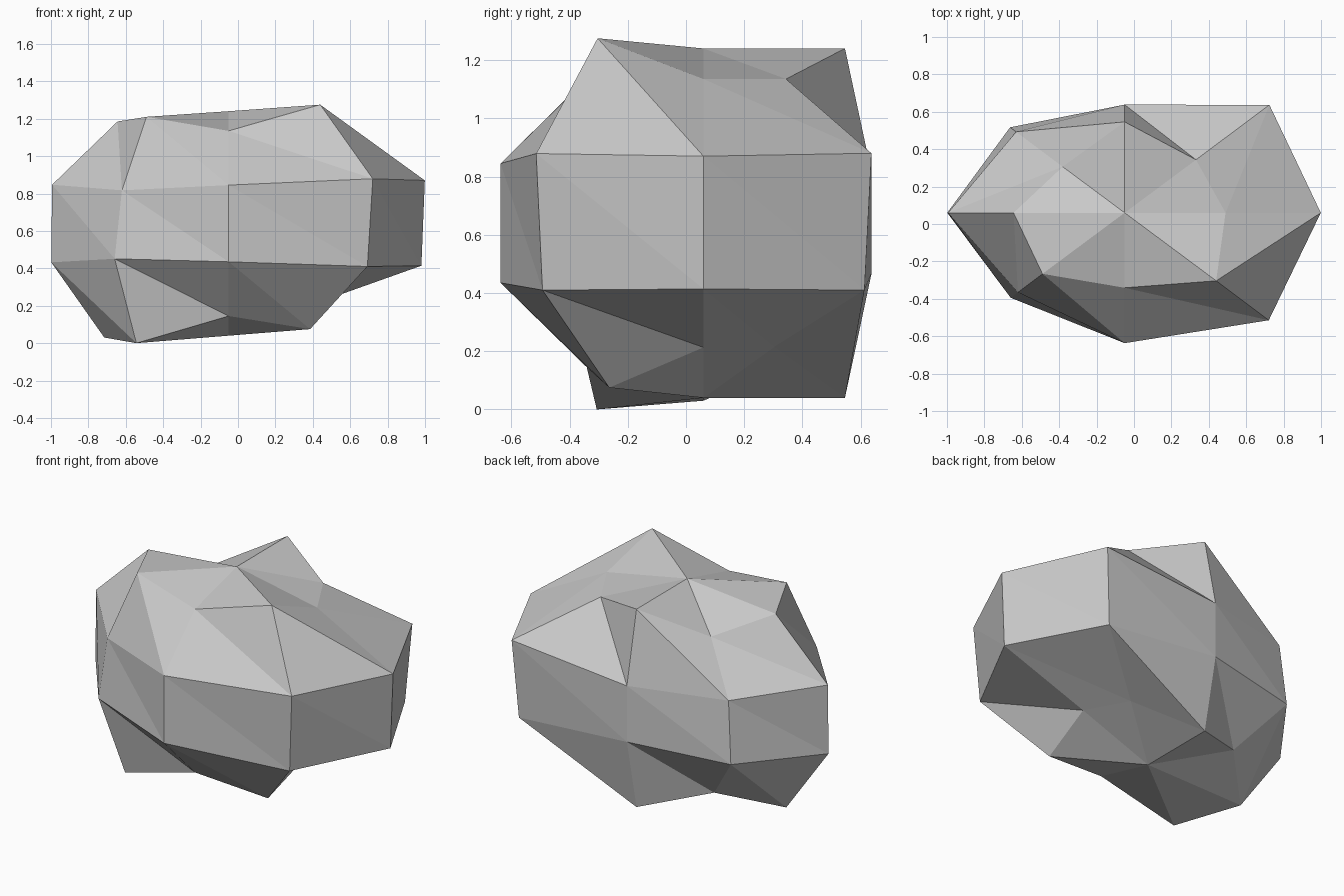
import bpy, bmesh, math
from mathutils import Vector

if "Cube" in bpy.data.objects:
    bpy.data.objects.remove(bpy.data.objects["Cube"], do_unlink=True)

# One plain stone colour
STONE = (0.58, 0.58, 0.58, 1)
mat = bpy.data.materials.new("stone_grey")
mat.use_nodes = True
mat.diffuse_color = STONE
bsdf = mat.node_tree.nodes["Principled BSDF"]
bsdf.inputs["Base Color"].default_value = STONE
bsdf.inputs["Roughness"].default_value = 0.9

# Each ring: direction of its points (x, y, z), then the push along it,
# starting at the right and going round through the back
CENTRE = Vector((-0.05, 0.06, 0.64))
CAP, BELT = (1.09, 0.81), (4.56, 3.4)
RINGS = [
    (CAP, 1, (0.495, 0.495, 0.60, 0.43, 0.545, 0.57, 0.495, 0.635)),
    (BELT, 1, (0.23, 0.24, 0.17, 0.18, 0.207, 0.177, 0.205, 0.239)),
    (BELT, -1, (0.226, 0.23, 0.17, 0.19, 0.208, 0.189, 0.205, 0.23)),
    (CAP, -1, (0.427, 0.425, 0.60, 0.49, 0.61, 0.64, 0.495, 0.565)),
]
POLE = 0.60
SIDES = 8

bm = bmesh.new()
rings = []
for (wide, deep), up, pushes in RINGS:
    ring = []
    for i, push in enumerate(pushes):
        a = math.tau * i / SIDES
        way = Vector((wide * math.cos(a), deep * math.sin(a), up))
        ring.append(bm.verts.new(CENTRE + way * push))
    rings.append(ring)
top = bm.verts.new(CENTRE + Vector((0, 0, POLE)))
bottom = bm.verts.new(CENTRE - Vector((0, 0, POLE)))

# Facets: fans at both poles, split bands between the rings
for i in range(SIDES):
    j = (i + 1) % SIDES
    bm.faces.new((top, rings[0][i], rings[0][j]))
    bm.faces.new((bottom, rings[-1][j], rings[-1][i]))
    for upper, lower in zip(rings, rings[1:]):
        bm.faces.new((upper[i], lower[i], lower[j]))
        bm.faces.new((upper[i], lower[j], upper[j]))
bmesh.ops.recalc_face_normals(bm, faces=bm.faces[:])

mesh = bpy.data.meshes.new("rock")
bm.to_mesh(mesh)
bm.free()
mesh.materials.append(mat)
rock = bpy.data.objects.new("rock", mesh)
bpy.context.collection.objects.link(rock)
